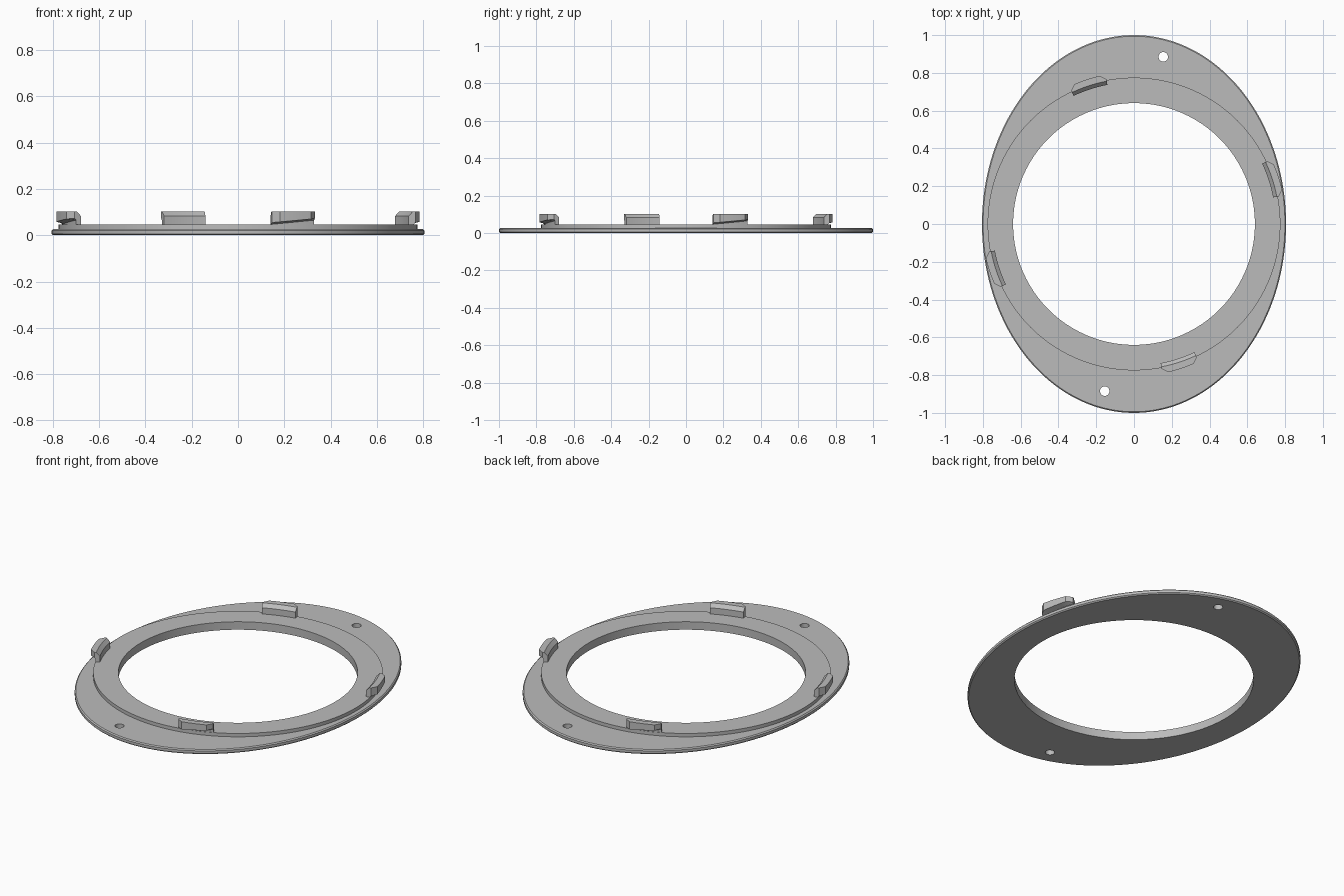
import bpy
import bmesh
from math import cos, sin, radians, tau

cube = bpy.data.objects.get("Cube")
if cube:
    bpy.data.objects.remove(cube, do_unlink=True)

# Single plain grey
grey = bpy.data.materials.new("grey plastic")
grey.use_nodes = True
colour = (0.5, 0.5, 0.5, 1)
grey.diffuse_color = colour
grey.node_tree.nodes["Principled BSDF"].inputs["Base Color"].default_value = colour


def finish(name, bm):
    bmesh.ops.recalc_face_normals(bm, faces=bm.faces[:])
    mesh = bpy.data.meshes.new(name)
    bm.to_mesh(mesh)
    bm.free()
    mesh.materials.append(grey)
    obj = bpy.data.objects.new(name, mesh)
    bpy.context.collection.objects.link(obj)
    return obj


def select(obj):
    bpy.ops.object.select_all(action="DESELECT")
    obj.select_set(True)
    bpy.context.view_layer.objects.active = obj


def sweep(bm, sections, closed):
    """Join matching closed cross-sections with quads."""
    rows = [[bm.verts.new(p) for p in s] for s in sections]
    n = len(rows[0])
    pairs = list(zip(rows, rows[1:]))
    if closed:
        pairs.append((rows[-1], rows[0]))
    else:
        bm.faces.new(rows[0])
        bm.faces.new(rows[-1])
    for a, b in pairs:
        for i in range(n):
            j = (i + 1) % n
            bm.faces.new((a[i], a[j], b[j], b[i]))


# Oval plate with a round opening and a raised circular step
RX, RY, EDGE = 0.805, 1.0, 0.006
PLATE_TOP, STEP_TOP = 0.027, 0.047
HOLE_R, STEP_R = 0.64, 0.775
profile = [
    (HOLE_R, HOLE_R, 0),
    (RX - EDGE, RY - EDGE, 0),
    (RX, RY, EDGE),
    (RX, RY, PLATE_TOP - EDGE),
    (RX - EDGE, RY - EDGE, PLATE_TOP),
    (STEP_R, STEP_R, PLATE_TOP),
    (STEP_R, STEP_R, STEP_TOP),
    (HOLE_R, HOLE_R, STEP_TOP),
]
SEGMENTS = 160
bm = bmesh.new()
sweep(bm, [[(rx * cos(a), ry * sin(a), z) for rx, ry, z in profile]
           for a in (tau * i / SEGMENTS for i in range(SEGMENTS))], True)
plate = finish("oval_plate", bm)

# Two screw holes through the plate
for side in (1, -1):
    bpy.ops.mesh.primitive_cylinder_add(
        vertices=32, radius=0.025, depth=0.2, location=(0.155 * side, 0.885 * side, 0))
    cutter = bpy.context.object
    cutter.hide_render = True
    cut = plate.modifiers.new("screw_hole", "BOOLEAN")
    cut.operation = "DIFFERENCE"
    cut.solver = "EXACT"
    cut.object = cutter
    select(plate)
    bpy.ops.object.modifier_apply(modifier=cut.name)
    bpy.data.objects.remove(cutter, do_unlink=True)

select(plate)
bpy.ops.object.shade_smooth_by_angle(angle=radians(30))

# Four bayonet tabs: bevelled inner edge, outer lip with ramped underside
TAB_TOP, HALF = 0.103, 7.2
offsets = (-HALF, -5, -2.5, 0, 2.5, 5, HALF)


def tab_section(centre, offset):
    a = radians(centre + offset)
    outer = 0.78 if abs(offset) == HALF else 0.805
    lip = 0.064 + 0.009 * offset / HALF
    points = [
        (0.75, 0.04),
        (0.75, 0.083),
        (0.77, TAB_TOP),
        (outer, TAB_TOP),
        (outer, lip),
        (0.773, lip - 0.008),
        (0.773, 0.04),
    ]
    return [(r * cos(a), r * sin(a), z) for r, z in points]


for name, centre in (("front", -72), ("left", 18), ("back", 108), ("right", 198)):
    bm = bmesh.new()
    sweep(bm, [tab_section(centre, o) for o in offsets], False)
    tab = finish(name + "_locking_tab", bm)
    select(tab)
    bpy.ops.object.shade_smooth_by_angle(angle=radians(15))
